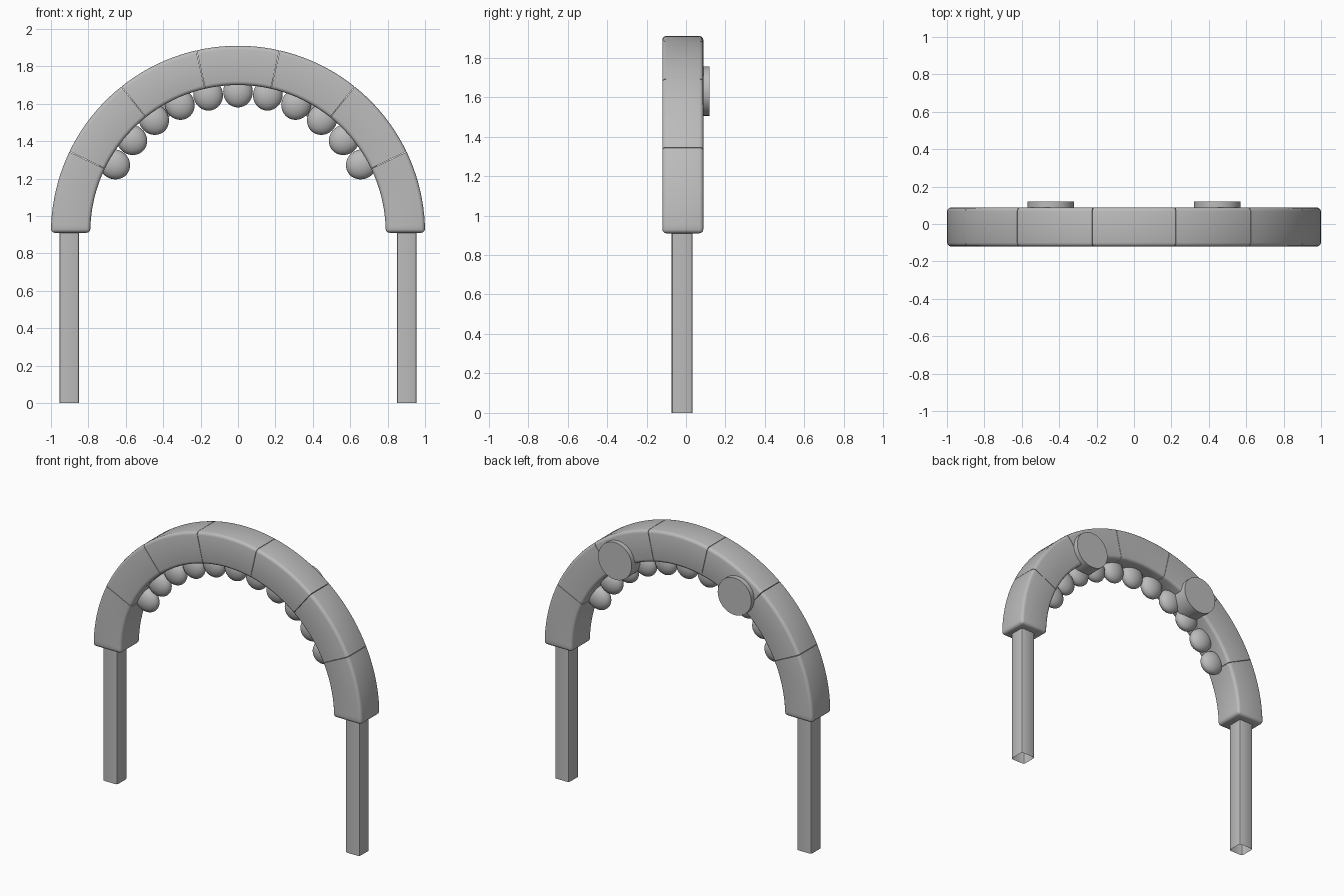
import bpy, bmesh
from math import sin, cos, pi, radians
from mathutils import Matrix, Vector

if "Cube" in bpy.data.objects:
    bpy.data.objects.remove(bpy.data.objects["Cube"], do_unlink=True)

grey = bpy.data.materials.new("plain_grey")
grey.use_nodes = True
tone = (0.5, 0.5, 0.5, 1)
grey.diffuse_color = tone
grey.node_tree.nodes["Principled BSDF"].inputs["Base Color"].default_value = tone

CENTRE_Z, OUTER, INNER = 0.91, 1.0, 0.79
FRONT, BACK = -0.12, 0.088
BLOCKS, STEPS = 7, 10


def finish(bm, name, smooth=True):
    bmesh.ops.recalc_face_normals(bm, faces=bm.faces)
    mesh = bpy.data.meshes.new(name)
    bm.to_mesh(mesh)
    bm.free()
    obj = bpy.data.objects.new(name, mesh)
    bpy.context.collection.objects.link(obj)
    mesh.materials.append(grey)
    if smooth:
        bpy.ops.object.select_all(action="DESELECT")
        obj.select_set(True)
        bpy.context.view_layer.objects.active = obj
        bpy.ops.object.shade_smooth_by_angle(angle=radians(35))
    return obj


def polar(radius, y, angle):
    return Vector((radius * sin(angle), y, CENTRE_Z + radius * cos(angle)))


# Arch blocks: swept rectangles with rounded long edges and rounded outer ends
for i in range(BLOCKS):
    first, last = i == 0, i == BLOCKS - 1
    start = -pi / 2 + pi * i / BLOCKS + (0 if first else 0.0015)
    end = -pi / 2 + pi * (i + 1) / BLOCKS - (0 if last else 0.0015)
    bm = bmesh.new()
    rings = []
    for s in range(STEPS + 1):
        a = start + (end - start) * s / STEPS
        rings.append([bm.verts.new(polar(r, y, a)) for r, y in
                      ((INNER, FRONT), (OUTER, FRONT), (OUTER, BACK), (INNER, BACK))])
    rounded = []
    for ring, nxt in zip(rings, rings[1:]):
        for k in range(4):
            bm.faces.new((ring[k], ring[(k + 1) % 4], nxt[(k + 1) % 4], nxt[k]))
            rounded.append(bm.edges.get((ring[k], nxt[k])))
    for ring, is_end in ((rings[0], first), (rings[-1], last)):
        cap = bm.faces.new(ring)
        if is_end:
            rounded += list(cap.edges)
    bmesh.ops.bevel(bm, geom=rounded, offset=0.02, segments=3, profile=0.5,
                    affect="EDGES")
    finish(bm, f"arch_block_{i + 1}")

# Rounded teeth hanging along the inside of the arch
for i in range(-5, 6):
    angle = radians(12.2 * i)
    bm = bmesh.new()
    bmesh.ops.create_uvsphere(bm, u_segments=24, v_segments=16, radius=1)
    bmesh.ops.scale(bm, vec=(0.079, 0.05, 0.085), verts=bm.verts)
    place = Matrix.Translation(polar(0.755, -0.02, angle)) @ Matrix.Rotation(angle, 4, "Y")
    bmesh.ops.transform(bm, matrix=place, verts=bm.verts)
    finish(bm, f"tooth_{i + 6}")

for side, label in ((1, "left"), (-1, "right")):
    # Square post with chamfered corners, open at the foot
    bm = bmesh.new()
    bmesh.ops.create_cube(bm, size=1)
    upright = [e for e in bm.edges if abs(e.verts[0].co.z - e.verts[1].co.z) > 0.5]
    bmesh.ops.scale(bm, vec=(0.106, 0.106, 0.93), verts=bm.verts)
    bmesh.ops.bevel(bm, geom=upright, offset=0.012, segments=2, profile=0.5,
                    affect="EDGES")
    bmesh.ops.translate(bm, vec=(side * 0.902, -0.02, 0.465), verts=bm.verts)
    foot = [f for f in bm.faces if f.calc_center_median().z < 0.01]
    bmesh.ops.delete(bm, geom=foot, context="FACES_ONLY")
    finish(bm, f"{label}_post")

    # Round mounting disc on the back
    bm = bmesh.new()
    bmesh.ops.create_cone(bm, cap_ends=True, segments=40, radius1=0.125,
                          radius2=0.125, depth=0.12)
    place = Matrix.Translation((side * 0.445, 0.06, 1.63)) @ Matrix.Rotation(pi / 2, 4, "X")
    bmesh.ops.transform(bm, matrix=place, verts=bm.verts)
    finish(bm, f"{label}_back_disc")
